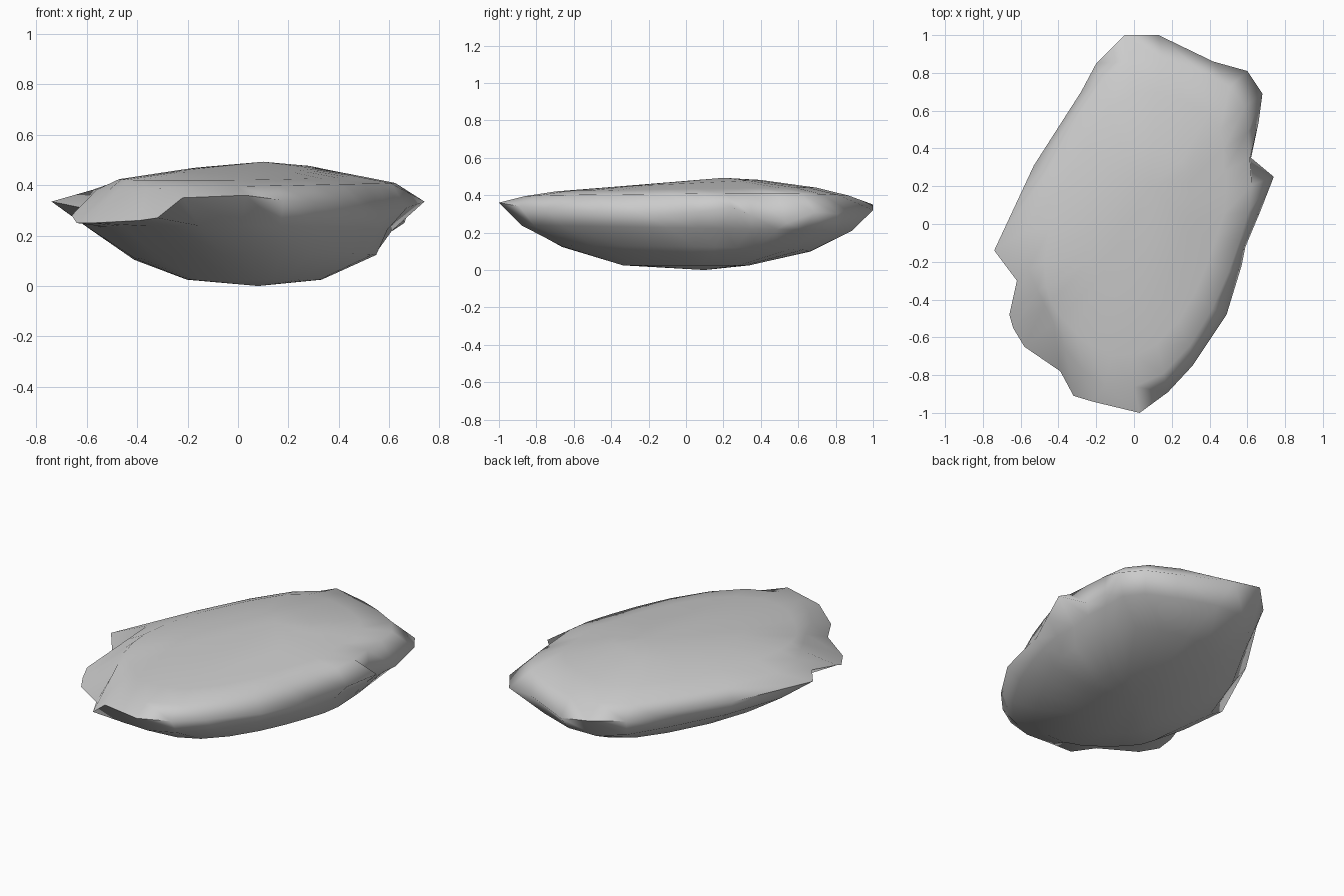
import bpy, bmesh
from mathutils import Vector

if "Cube" in bpy.data.objects:
    bpy.data.objects.remove(bpy.data.objects["Cube"])

# Irregular rim of the flat rock, clockwise from the back (x, y, z)
RIM = [(-.05, 1, .35), (.13, 1, .32), (.42, .86, .32), (.60, .81, .30), (.68, .69, .31),
       (.66, .54, .25), (.62, .35, .29), (.74, .25, .335), (.67, .07, .31), (.59, -.12, .29),
       (.57, -.22, .29), (.49, -.48, .31), (.31, -.75, .33), (.18, -.89, .34), (.03, -1, .36),
       (-.22, -.94, .35), (-.32, -.91, .27), (-.39, -.78, .26), (-.58, -.65, .25),
       (-.64, -.55, .25), (-.66, -.48, .28), (-.62, -.30, .31), (-.74, -.14, .335),
       (-.53, .31, .33), (-.28, .70, .33), (-.20, .85, .33)]

# Rings: scale x, scale y, height, centre x, tilt along x, tilt along y, smoothing
RINGS = [(.40, .36, .025, .06, .00, .00, 2),
         (.72, .71, .113, .06, .02, -.015, 2),
         (.91, .92, .225, .01, .00, -.015, 1),
         (1.0, 1.0, None, .0, .00, .00, 0),
         (.92, .92, .395, .0, .02, .0, 2),
         (.72, .74, .430, .0, .005, .01, 2),
         (.40, .42, .463, .03, .0, .02, 2)]

# Local steps inward: upper slab over the left ledge, undercuts below the rim
STEPS = {4: {16: .96, 17: .93, 18: .86, 19: .84, 20: .86, 21: .93},
         2: {7: .91, 8: .96, 16: .94, 17: .93, 18: .92, 19: .92, 20: .94}}


def evened(points, times):
    for _ in range(times):
        points = [(points[i - 1] + 2 * points[i] + points[(i + 1) % len(points)]) / 4
                  for i in range(len(points))]
    return points


bm = bmesh.new()
rim = [Vector(p) for p in RIM]
n = len(rim)
loops = []
for k, (sx, sy, h, cx, tx, ty, smooth) in enumerate(RINGS):
    loop = []
    for i, e in enumerate(evened(rim, smooth)):
        f = STEPS.get(k, {}).get(i, 1)
        z = e.z if h is None else h + tx * e.x + ty * e.y
        loop.append(bm.verts.new((cx + e.x * sx * f, e.y * sy * f, z)))
    loops.append(loop)

# Skin the rings and close them with a low and a high peak
for a, b in zip(loops, loops[1:]):
    for i in range(n):
        j = (i + 1) % n
        bm.faces.new((a[i], a[j], b[j], b[i]))
bottom = bm.verts.new((.08, .10, 0))
top = bm.verts.new((.10, .20, .493))
for i in range(n):
    j = (i + 1) % n
    bm.faces.new((bottom, loops[0][j], loops[0][i]))
    bm.faces.new((top, loops[-1][i], loops[-1][j]))
bmesh.ops.recalc_face_normals(bm, faces=bm.faces)

mesh = bpy.data.meshes.new("flat_rock")
bm.to_mesh(mesh)
bm.free()
rock = bpy.data.objects.new("flat_rock", mesh)
bpy.context.collection.objects.link(rock)
bpy.context.view_layer.objects.active = rock
rock.select_set(True)
bpy.ops.object.shade_smooth_by_angle(angle=1.6)
